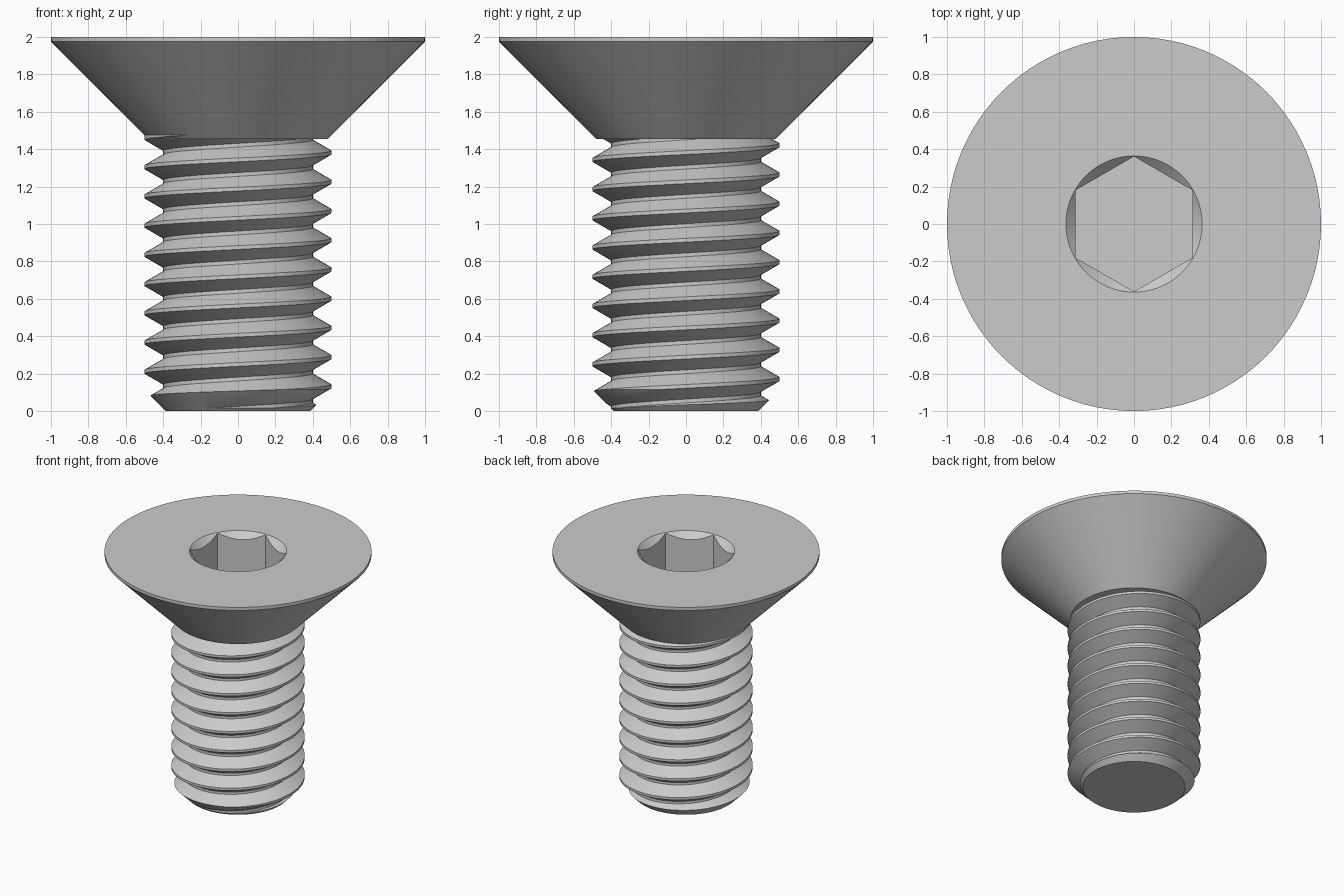
import bpy, bmesh
from math import sin, cos, pi

if "Cube" in bpy.data.objects:
    bpy.data.objects.remove(bpy.data.objects["Cube"], do_unlink=True)

SEG = 96            # sides around every round part
PITCH = 0.15625     # rise of the thread per turn
CREST_R, ROOT_R = 0.5, 0.4

steel = bpy.data.materials.new("steel grey")
steel.use_nodes = True
GREY = (0.6, 0.6, 0.6, 1)
steel.diffuse_color = GREY
steel.node_tree.nodes["Principled BSDF"].inputs["Base Color"].default_value = GREY


def make_object(name, bm):
    bmesh.ops.recalc_face_normals(bm, faces=bm.faces)
    mesh = bpy.data.meshes.new(name)
    bm.to_mesh(mesh)
    bm.free()
    mesh.materials.append(steel)
    obj = bpy.data.objects.new(name, mesh)
    bpy.context.collection.objects.link(obj)
    return obj


def lathe(name, profile, sides=SEG, start=0.0):
    """Closed solid of revolution; the outline runs from bottom to top."""
    bm = bmesh.new()
    rings = []
    for r, z in profile:
        angles = [start + 2 * pi * i / sides for i in range(sides)]
        rings.append([bm.verts.new((r * cos(a), r * sin(a), z)) for a in angles])
    for low, high in zip(rings, rings[1:]):
        for i in range(sides):
            k = (i + 1) % sides
            bm.faces.new((low[i], low[k], high[k], high[i]))
    bm.faces.new(rings[0][::-1])
    bm.faces.new(rings[-1])
    return make_object(name, bm)


def cut(obj, tool, operation):
    mod = obj.modifiers.new("cut", 'BOOLEAN')
    mod.operation, mod.solver, mod.object = operation, 'EXACT', tool
    bpy.context.view_layer.objects.active = obj
    bpy.ops.object.modifier_apply(modifier=mod.name)
    bpy.data.objects.remove(tool, do_unlink=True)


def helix_solid(name, turns, crest_z):
    """Right-handed screw thread with small flats on crest and root."""
    flat = 0.01
    section = [(CREST_R, -flat), (CREST_R, flat),
               (ROOT_R, PITCH / 2 - flat), (ROOT_R, PITCH / 2 + flat)]
    bm = bmesh.new()
    rows = []
    for j in range(turns * SEG + 1):
        a = 2 * pi * j / SEG
        z = crest_z + PITCH * j / SEG
        rows.append([bm.verts.new((r * cos(a), r * sin(a), z + dz)) for r, dz in section])
    for j in range(len(rows) - 1):
        this, after = rows[j], rows[j + 1]
        for c in range(3):
            bm.faces.new((this[c], after[c], after[c + 1], this[c + 1]))
        if j + SEG + 1 < len(rows):     # join to the next turn up
            bm.faces.new((this[3], after[3], rows[j + SEG + 1][0], rows[j + SEG][0]))
    # close the step between first and last turns, then fan to the axis
    bm.edges.new((rows[0][3], rows[SEG][0]))if not bm.edges.get((rows[0][3], rows[SEG][0])) else None
    ends = [e for e in bm.edges if e.is_boundary]
    bottom = bm.verts.new((0, 0, crest_z - 0.3))
    top = bm.verts.new((0, 0, crest_z + turns * PITCH + 0.3))
    middle = crest_z + turns * PITCH / 2
    for e in ends:
        tip = bottom if e.verts[0].co.z < middle else top
        bm.faces.new((e.verts[0], e.verts[1], tip))
    bmesh.ops.triangulate(bm, faces=bm.faces)
    return make_object(name, bm)


# Threaded shank, trimmed to length with a chamfered tip
shank = helix_solid("threaded_shank", 14, 0.132 - 3 * PITCH)
blank = lathe("shank_blank", [(0.385, 0), (0.52, 0.135), (0.52, 1.5)])
cut(shank, blank, 'INTERSECT')

# Countersunk head
head = lathe("countersunk_head", [(0.48, 1.455), (1, 1.975), (1, 2)])

# Hexagonal drive socket with a conical lead-in
hexagon = lathe("socket_cutter", [(0.361, 1.66), (0.361, 2.1)], sides=6, start=pi / 6)
cut(head, hexagon, 'DIFFERENCE')
lead_in = lathe("lead_in_cutter", [(0.264, 1.9), (0.384, 2.02)])
cut(head, lead_in, 'DIFFERENCE')

# Smooth round surfaces, sharp edges kept
for obj in (shank, head):
    bpy.ops.object.select_all(action='DESELECT')
    obj.select_set(True)
    bpy.context.view_layer.objects.active = obj
    bpy.ops.object.shade_smooth_by_angle(angle=pi / 7)
